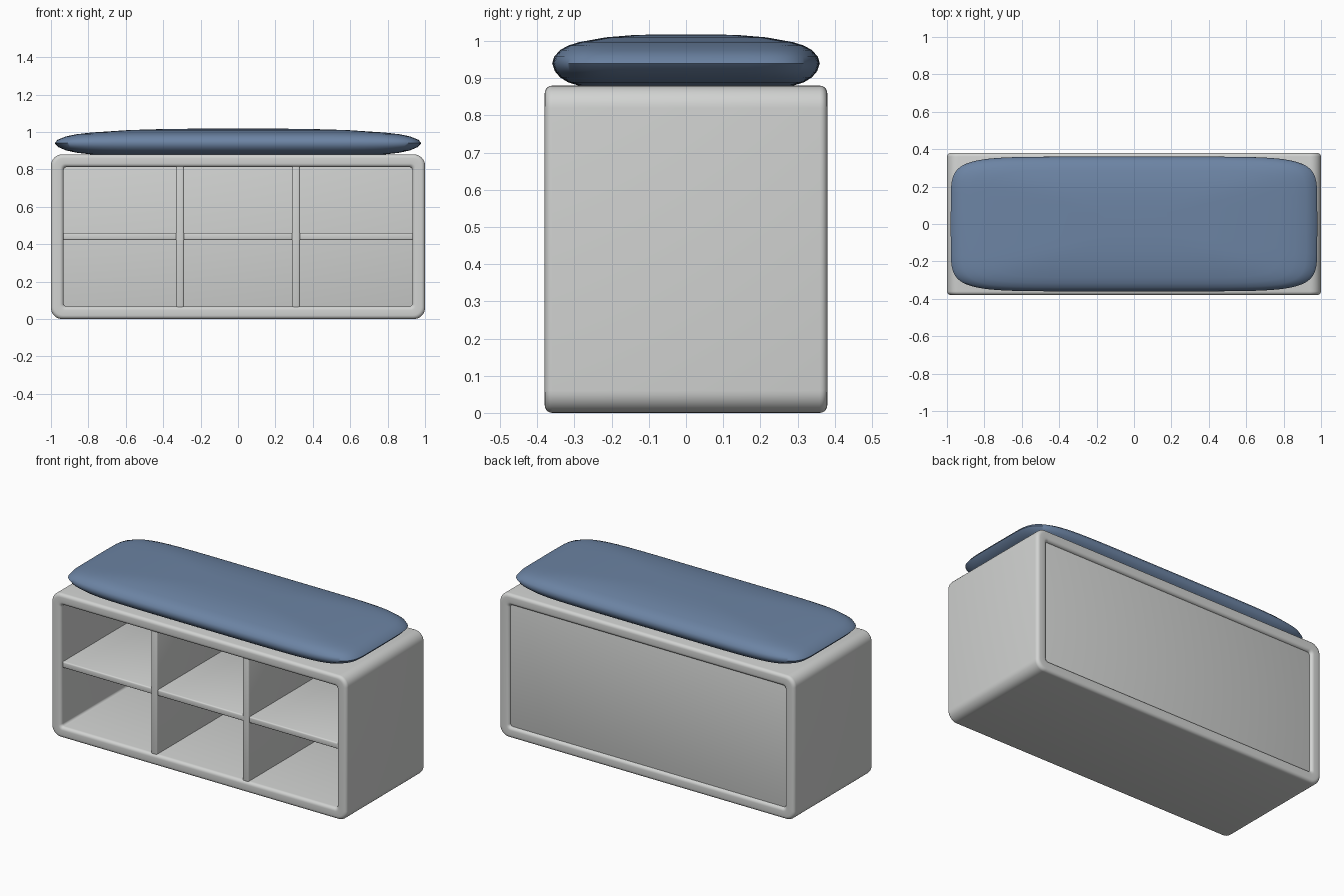
import bpy, bmesh, math

if "Cube" in bpy.data.objects:
    bpy.data.objects.remove(bpy.data.objects["Cube"])


def material(name, rgb):
    m = bpy.data.materials.new(name)
    m.diffuse_color = (*rgb, 1)
    m.use_nodes = True
    m.node_tree.nodes["Principled BSDF"].inputs["Base Color"].default_value = m.diffuse_color
    return m


GREY = material("light grey paint", (0.64, 0.65, 0.64))
BLUE = material("blue fabric", (0.15, 0.23, 0.37))


def finish(bm, name, mat, angle):
    bmesh.ops.recalc_face_normals(bm, faces=bm.faces)
    me = bpy.data.meshes.new(name)
    bm.to_mesh(me)
    bm.free()
    ob = bpy.data.objects.new(name, me)
    bpy.context.collection.objects.link(ob)
    me.materials.append(mat)
    bpy.ops.object.select_all(action='DESELECT')
    ob.select_set(True)
    bpy.context.view_layer.objects.active = ob
    bpy.ops.object.shade_smooth_by_angle(angle=math.radians(angle))
    return ob


def rounded_rect(hw, hh, r, seg):
    pts = []
    for k, (sx, sy) in enumerate([(1, 1), (-1, 1), (-1, -1), (1, -1)]):
        for i in range(seg + 1):
            a = math.pi / 2 * (k + i / seg)
            pts.append((sx * (hw - r) + r * math.cos(a), sy * (hh - r) + r * math.sin(a)))
    return pts


def bridge(bm, a, b):
    n = len(a)
    for i in range(n):
        bm.faces.new((a[i], a[(i + 1) % n], b[(i + 1) % n], b[i]))


def box(name, x0, x1, y0, y1, z0, z1, bevel):
    bm = bmesh.new()
    bmesh.ops.create_cube(bm, size=1)
    for v in bm.verts:
        v.co = ((x0 + x1) / 2 + v.co.x * (x1 - x0),
                (y0 + y1) / 2 + v.co.y * (y1 - y0),
                (z0 + z1) / 2 + v.co.z * (z1 - z0))
    bmesh.ops.bevel(bm, geom=bm.edges[:], offset=bevel, segments=3, profile=0.5, affect='EDGES')
    return finish(bm, name, GREY, 40)


# outer frame: rounded cross-section swept round a rounded rectangle
WALL, H = 0.068, 0.88
bm = bmesh.new()
rings = []
for cx, y in rounded_rect(WALL / 2, 0.38, 0.02, 5):
    d = WALL / 2 + cx
    r = 0.06 - 0.045 * d / WALL
    rings.append([bm.verts.new((px, y, pz + H / 2))
                  for px, pz in rounded_rect(1 - d, H / 2 - d, r, 8)])
for i in range(len(rings)):
    bridge(bm, rings[i], rings[(i + 1) % len(rings)])
finish(bm, "frame", GREY, 40)

# back panel
box("back_panel", -0.94, 0.94, 0.34, 0.363, 0.06, 0.82, 0.002)

# upright dividers
for side, x in (("left", -0.31), ("right", 0.31)):
    box(side + "_divider", x - 0.021, x + 0.021, -0.37, 0.35, 0.06, 0.82, 0.008)

# shelves, one per bay
for bay, x0, x1 in (("left", -0.94, -0.32), ("middle", -0.3, 0.3), ("right", 0.32, 0.94)):
    box(bay + "_shelf", x0, x1, -0.362, 0.35, 0.422, 0.46, 0.008)

# cushion: superellipse plan, rings following a pillow profile (scale, z)
profile = [(0.4, 0.88), (0.8, 0.88), (0.88, 0.889), (0.94, 0.902), (0.98, 0.919), (1, 0.94),
           (0.985, 0.958), (0.94, 0.976), (0.88, 0.988), (0.8, 0.997), (0.6, 1.01),
           (0.4, 1.016), (0.2, 1.018)]
N, EXP = 96, 2 / 7
bm = bmesh.new()
rings = []
for s, z in profile:
    ring = []
    for i in range(N):
        a = 2 * math.pi * i / N
        c, t = math.cos(a), math.sin(a)
        ring.append(bm.verts.new((s * 0.98 * math.copysign(abs(c) ** EXP, c),
                                  s * 0.36 * math.copysign(abs(t) ** EXP, t), z)))
    rings.append(ring)
for a, b in zip(rings, rings[1:]):
    bridge(bm, a, b)
bm.faces.new(rings[0])
bm.faces.new(rings[-1])
finish(bm, "cushion", BLUE, 60)
